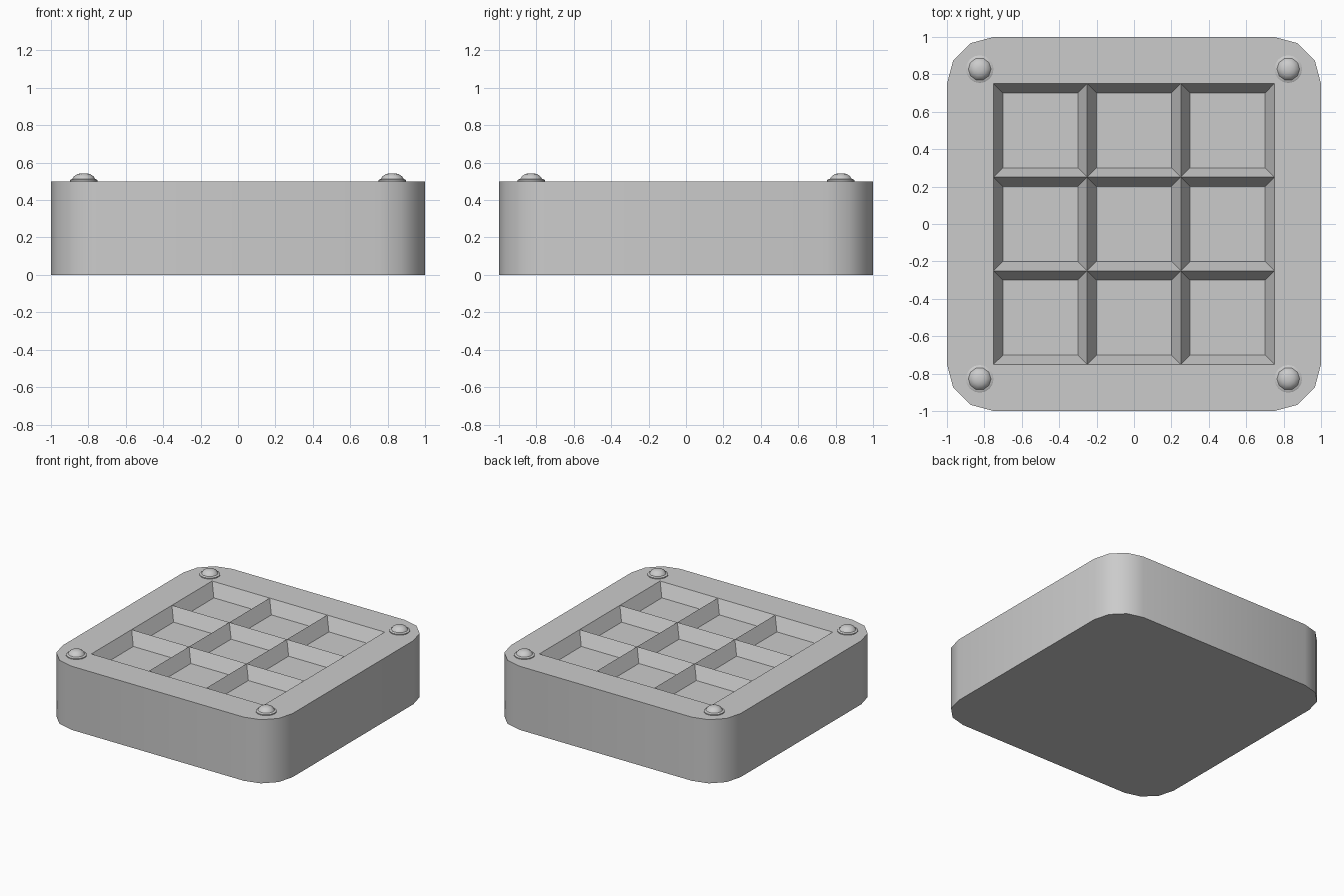
import bpy, bmesh
from math import sin, cos, pi, radians

if "Cube" in bpy.data.objects:
    bpy.data.objects.remove(bpy.data.objects["Cube"])

H, R, INNER, DEPTH, INSET = 0.5, 0.25, 0.75, 0.1, 0.05


def finish(bm, name, angle=40):
    bmesh.ops.remove_doubles(bm, verts=bm.verts, dist=1e-5)
    bmesh.ops.recalc_face_normals(bm, faces=bm.faces)
    for f in bm.faces:
        f.smooth = True
    for e in bm.edges:
        e.smooth = e.calc_face_angle(pi) < radians(angle)
    me = bpy.data.meshes.new(name)
    bm.to_mesh(me)
    bm.free()
    ob = bpy.data.objects.new(name, me)
    bpy.context.collection.objects.link(ob)
    return ob


def face(bm, pts):
    bm.faces.new([bm.verts.new(p) for p in pts])


def square(x, y, r, z):
    return [(x + sx * r, y + sy * r, z) for sx, sy in ((-1, -1), (1, -1), (1, 1), (-1, 1))]


# Rounded block: four corner arcs of three segments each
bm = bmesh.new()
arcs = []
for q, (sx, sy) in enumerate(((1, 1), (-1, 1), (-1, -1), (1, -1))):
    angles = [(q + i / 3) * pi / 2 for i in range(4)]
    arcs.append([(sx * INNER + R * cos(a), sy * INNER + R * sin(a)) for a in angles])
outline = [p for arc in arcs for p in arc]
face(bm, [(x, y, 0) for x, y in outline])
for i, a in enumerate(outline):
    b = outline[(i + 1) % len(outline)]
    face(bm, [(*a, 0), (*b, 0), (*b, H), (*a, H)])

# Flat rim around the pocket grid
inner = [(INNER, INNER), (-INNER, INNER), (-INNER, -INNER), (INNER, -INNER)]
for q in range(4):
    c, d = inner[q], inner[(q + 1) % 4]
    face(bm, [(*p, H) for p in arcs[q] + [c]])
    split = [(c[0] + (d[0] - c[0]) * t / 3, c[1] + (d[1] - c[1]) * t / 3) for t in (3, 2, 1, 0)]
    face(bm, [(*p, H) for p in [arcs[q][3], arcs[(q + 1) % 4][0]] + split])

# Nine pockets with sloping walls meeting in sharp ridges
for x in (-0.5, 0, 0.5):
    for y in (-0.5, 0, 0.5):
        top = square(x, y, 0.25, H)
        low = square(x, y, 0.25 - INSET, H - DEPTH)
        face(bm, low)
        for i in range(4):
            j = (i + 1) % 4
            face(bm, [top[i], top[j], low[j], low[i]])
finish(bm, "block")


# Corner rivets: low flange with a domed head
def lathe(bm, profile, n, cx, cy):
    rings = [[(cx + r * cos(2 * pi * i / n), cy + r * sin(2 * pi * i / n), z)
              for i in range(n)] for r, z in profile]
    for a, b in zip(rings, rings[1:]):
        for i in range(n):
            j = (i + 1) % n
            face(bm, [a[i], a[j], b[j], b[i]])
    face(bm, rings[-1])
    face(bm, rings[0])


for sx in (-1, 1):
    for sy in (-1, 1):
        for name, prof, n in (
            ("rivet_flange", [(0.074, H), (0.074, 0.507), (0.063, 0.513)], 16),
            ("rivet_head", [(0.062, 0.511), (0.053, 0.526), (0.034, 0.539), (0.012, 0.543)], 10),
        ):
            bm = bmesh.new()
            lathe(bm, prof, n, sx * 0.825, sy * 0.828)
            finish(bm, name, 45)
